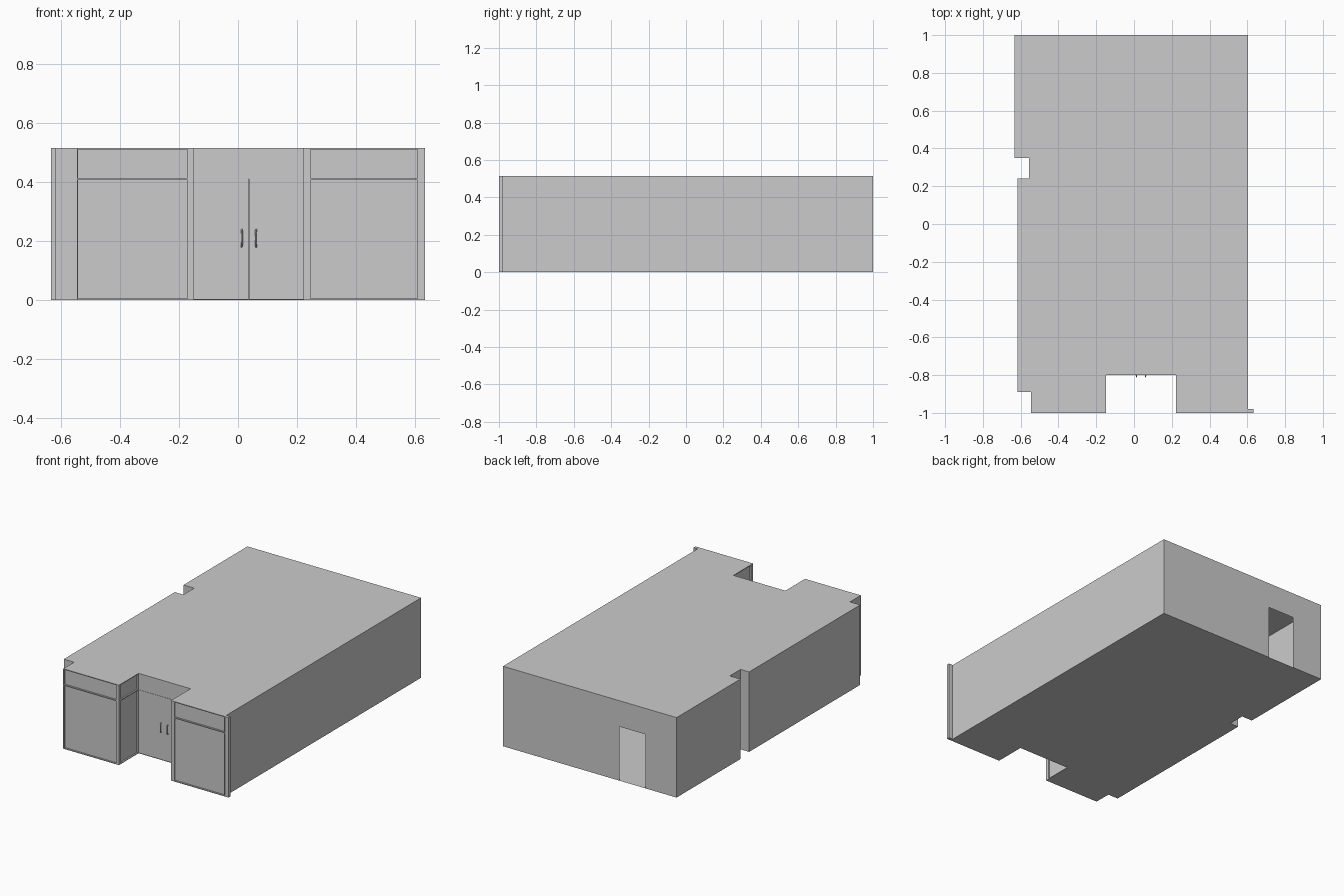
import bpy
import bmesh
import math

if "Cube" in bpy.data.objects:
    bpy.data.objects.remove(bpy.data.objects["Cube"])

H = 0.515        # building height
RAIL_Z = 0.41    # transom height
FR = 0.02        # frame depth


def mesh_object(name, bm):
    me = bpy.data.meshes.new(name)
    bm.to_mesh(me)
    bm.free()
    ob = bpy.data.objects.new(name, me)
    bpy.context.collection.objects.link(ob)
    return ob


def slab(name, outline, z, up=True):
    bm = bmesh.new()
    f = bm.faces.new([bm.verts.new((x, y, z)) for x, y in outline])
    f.normal_update()
    if (f.normal.z > 0) != up:
        f.normal_flip()
    return mesh_object(name, bm)


def sheets(name, panels):
    """Vertical sheets given as (start, end, z0, z1); outside is to the left of travel."""
    bm = bmesh.new()
    for (ax, ay), (bx, by), z0, z1 in panels:
        bm.faces.new([bm.verts.new(c) for c in
                      ((bx, by, z0), (ax, ay, z0), (ax, ay, z1), (bx, by, z1))])
    bmesh.ops.remove_doubles(bm, verts=bm.verts, dist=1e-5)
    return mesh_object(name, bm)


def box(bm, lo, hi):
    vs = bmesh.ops.create_cube(bm, size=1)["verts"]
    for v in vs:
        for i in range(3):
            v.co[i] = lo[i] if v.co[i] < 0 else hi[i]


def window(name, origin, angle, length, post_a, post_b):
    """Framed two-pane shop window; local x runs along the wall, local +y is inward."""
    bm = bmesh.new()
    box(bm, (0, 0, 0), (post_a, FR, H))
    box(bm, (length - post_b, 0, 0), (length, FR, H))
    for z0, z1 in ((0, 0.005), (RAIL_Z - 0.003, RAIL_Z + 0.003), (H - 0.005, H)):
        box(bm, (post_a, 0, z0), (length - post_b, FR, z1))
    frame = mesh_object(name + "_frame", bm)
    pane = sheets(name + "_panes", [
        ((length - post_b, 0.01), (post_a, 0.01), 0.005, RAIL_Z - 0.003),
        ((length - post_b, 0.01), (post_a, 0.01), RAIL_Z + 0.003, H - 0.005)])
    for ob in (frame, pane):
        ob.location = (origin[0], origin[1], 0)
        ob.rotation_euler.z = angle


# plan outline, clockwise seen from above
XL, XR = -0.633, 0.604
plan = [(XL, 1), (XR, 1), (XR, -1), (0.222, -1), (0.222, -0.8), (-0.148, -0.8),
        (-0.148, -1), (-0.545, -1), (-0.545, -0.89), (-0.618, -0.89),
        (-0.618, 0.24), (-0.557, 0.24), (-0.557, 0.35), (XL, 0.35)]
slab("floor", plan, 0, up=False)
slab("roof", plan, H, up=True)

# plain outer walls, leaving out back wall and glazed front
skip = {0, 2, 3, 4, 5, 6}
sheets("outer_walls", [(plan[i], plan[(i + 1) % len(plan)], 0, H)
                       for i in range(len(plan)) if i not in skip])

# back wall with open doorway
D0, D1, DH = -0.41, -0.225, 0.348
sheets("back_wall", [((XL, 1), (D0, 1), 0, H), ((D0, 1), (D1, 1), DH, H),
                     ((D1, 1), (XR, 1), 0, H)])

# shop windows: two front bays and both sides of the entrance recess
window("left_bay", (-0.545, -1), 0, 0.397, 0.004, 0.022)
window("right_bay", (0.222, -1), 0, 0.411, 0.024, 0.026)
window("recess_left", (-0.148, -1), math.pi / 2, 0.2, 0.02, 0.006)
window("recess_right", (0.222, -0.8), -math.pi / 2, 0.2, 0.006, 0.02)

# entrance: transom panel and double doors
sheets("entrance_transom", [((0.222, -0.8), (-0.148, -0.8), RAIL_Z, H)])
MID = 0.037
for side, x0, x1 in (("left", -0.148, MID - 0.001), ("right", MID + 0.001, 0.222)):
    bm = bmesh.new()
    box(bm, (x0, -0.8, 0.003), (x1, -0.792, RAIL_Z - 0.001))
    mesh_object(side + "_door", bm)

# bowed door handles
for side, s in (("left", -1), ("right", 1)):
    cu = bpy.data.curves.new(side + "_door_handle", "CURVE")
    cu.dimensions = "3D"
    cu.bevel_depth = 0.003
    cu.bevel_resolution = 1
    cu.use_fill_caps = True
    path = [(0.002, 0, 0.18), (0.001, -0.007, 0.183), (0, -0.009, 0.195),
            (0, -0.009, 0.225), (0.001, -0.007, 0.236), (0.002, 0, 0.239)]
    sp = cu.splines.new("POLY")
    sp.points.add(len(path) - 1)
    for p, (x, y, z) in zip(sp.points, path):
        p.co = (MID + s * (0.023 + x), -0.8 + y, z, 1)
    bpy.context.collection.objects.link(bpy.data.objects.new(side + "_door_handle", cu))
